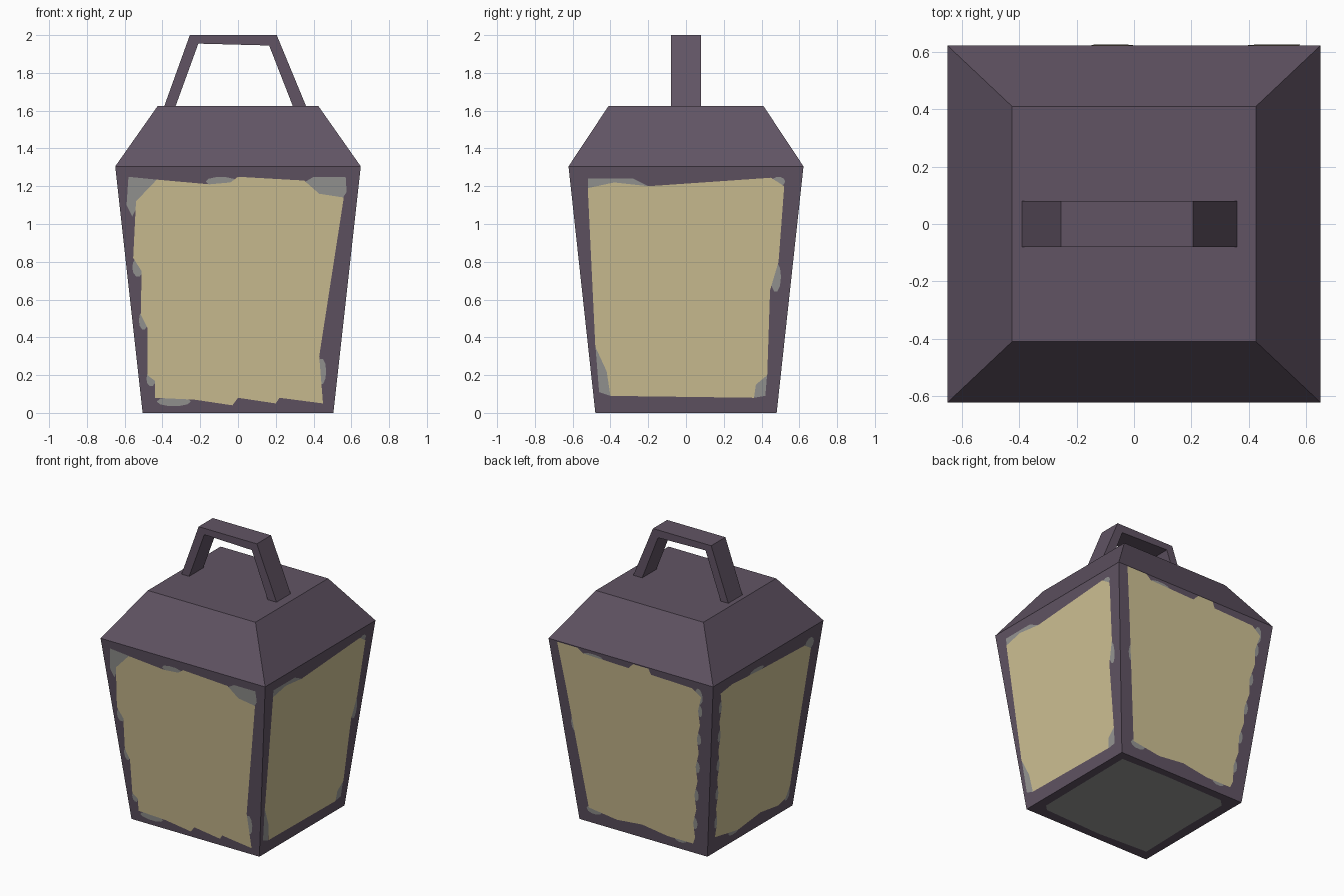
import bpy, bmesh, math
from mathutils import Vector


def material(name, r, g, b):
    lin = [((c / 255 + 0.055) / 1.055) ** 2.4 for c in (r, g, b)]
    m = bpy.data.materials.new(name)
    m.diffuse_color = (*lin, 1)
    return m


PURPLE = material("purple_frame", 97, 84, 100)
CREAM = material("cream_glass", 208, 194, 149)
GREY = material("worn_grey", 151, 151, 149)

H = 1.305                      # body height
BOT, TOP = (0.505, 0.48), (0.65, 0.622)


def make(name, verts, faces, mat):
    me = bpy.data.meshes.new(name)
    me.from_pydata(verts, [], faces)
    me.materials.append(mat)
    ob = bpy.data.objects.new(name, me)
    bpy.context.collection.objects.link(ob)
    return ob


def loft(name, lo, hi, z0, z1, cap):
    """Four sloped walls, closed at the bottom (cap 0) or top (cap 1)."""
    ring = [(-1, -1), (1, -1), (1, 1), (-1, 1)]
    v = [(s * lo[0], t * lo[1], z0) for s, t in ring]
    v += [(s * hi[0], t * hi[1], z1) for s, t in ring]
    f = [(i, (i + 1) % 4, (i + 1) % 4 + 4, i + 4) for i in range(4)]
    f.append((4, 5, 6, 7) if cap else (3, 2, 1, 0))
    make(name, v, f, PURPLE)


def on_side(side, u, z, off):
    """Point at horizontal position u and height z on a sloped wall."""
    t = z / H
    if side in ("front", "back"):
        d = BOT[1] + (TOP[1] - BOT[1]) * t + off
        return (u, -d if side == "front" else d, z)
    d = BOT[0] + (TOP[0] - BOT[0]) * t + off
    return (d if side == "right" else -d, u, z)


OUT = {"front": (0, -1, 0), "back": (0, 1, 0), "right": (1, 0, 0), "left": (-1, 0, 0)}


def plates(name, side, outlines, off, mat):
    """Thin painted shapes lying on one wall, facing outward."""
    bm = bmesh.new()
    for pts in outlines:
        f = bm.faces.new([bm.verts.new(on_side(side, u, z, off)) for u, z in pts])
        f.normal_update()
        if f.normal.dot(Vector(OUT[side])) < 0:
            f.normal_flip()
    ob = make(name, [], [], mat)
    bm.to_mesh(ob.data)
    bm.free()


def oval(u, z, a, b):
    return [(u + a * math.cos(k * math.pi / 5), z + b * math.sin(k * math.pi / 5))
            for k in range(10)]


# Body and roof
loft("lantern_body", BOT, TOP, 0, H, 0)
loft("roof", TOP, (0.425, 0.41), H, 1.625, 1)

# Handle: three-bar arch extruded across y
outer = [(-0.39, 1.625), (-0.255, 2.0), (0.205, 2.0), (0.36, 1.625)]
inner = [(-0.33, 1.625), (-0.21, 1.955), (0.165, 1.945), (0.29, 1.625)]
hv = [(x, y, z) for y in (-0.08, 0.08) for p in (outer, inner) for x, z in p]
hf = []
for i in range(3):
    hf += [(i, i + 1, i + 5, i + 4), (i + 8, i + 12, i + 13, i + 9),
           (i, i + 8, i + 9, i + 1), (i + 4, i + 5, i + 13, i + 12)]
handle = make("handle", hv, hf, PURPLE)
bm = bmesh.new()
bm.from_mesh(handle.data)
bmesh.ops.recalc_face_normals(bm, faces=bm.faces)
bm.to_mesh(handle.data)
bm.free()

# Front pane and its worn edges
plates("front_pane", "front", [[
    (-0.44, 0.08), (-0.23, 0.07), (-0.03, 0.04), (0, 0.08), (0.2, 0.05), (0.22, 0.08),
    (0.45, 0.05), (0.43, 0.3), (0.56, 1.14), (0.43, 1.16), (0.35, 1.23), (0, 1.25),
    (-0.04, 1.22), (-0.15, 1.21), (-0.43, 1.235), (-0.54, 1.12), (-0.555, 0.82),
    (-0.51, 0.75), (-0.515, 0.52), (-0.48, 0.45), (-0.48, 0.2), (-0.44, 0.17)]], 0.004, CREAM)
plates("front_wear", "front", [
    [(-0.58, 1.25), (-0.43, 1.235), (-0.50, 1.16), (-0.53, 1.1), (-0.56, 1.04), (-0.59, 1.1)],
    [(0.35, 1.22), (0.4, 1.25), (0.57, 1.25), (0.575, 1.17), (0.55, 1.13), (0.43, 1.15)],
    oval(-0.09, 1.225, 0.08, 0.025), oval(-0.53, 0.77, 0.03, 0.05),
    oval(-0.50, 0.49, 0.025, 0.05), oval(-0.46, 0.18, 0.025, 0.04),
    oval(-0.34, 0.06, 0.09, 0.025), oval(0.442, 0.22, 0.025, 0.07)], 0.002, GREY)

# Right pane
plates("right_pane", "right", [[
    (-0.52, 1.19), (-0.38, 1.22), (-0.2, 1.2), (0.45, 1.245), (0.52, 1.2), (0.49, 0.8),
    (0.445, 0.65), (0.43, 0.2), (0.37, 0.15), (0.36, 0.08), (-0.40, 0.09),
    (-0.42, 0.22), (-0.48, 0.35)]], 0.004, CREAM)
plates("right_wear", "right", [
    [(-0.52, 1.18), (-0.52, 1.24), (-0.28, 1.24), (-0.2, 1.2)],
    [(-0.48, 0.36), (-0.41, 0.22), (-0.40, 0.09), (-0.46, 0.11)],
    [(0.43, 0.21), (0.37, 0.16), (0.36, 0.08), (0.42, 0.09)],
    oval(0.475, 0.72, 0.028, 0.08), oval(0.49, 1.225, 0.035, 0.025)], 0.002, GREY)

# Back pane, with a ragged edge on the -x side
ragged = [(-0.55 + 0.13 * k / 10 + 0.02 * (k % 2), 1.2 - 0.108 * k) for k in range(11)]
plates("back_pane", "back", [[
    (0.42, 0.11), (0.2, 0.08), (0, 0.1), (-0.2, 0.07), (-0.4, 0.07)] + ragged[::-1] + [
    (-0.48, 1.25), (-0.16, 1.26), (-0.14, 1.3), (-0.02, 1.3), (0.02, 1.26), (0.38, 1.27),
    (0.42, 1.3), (0.58, 1.3), (0.53, 0.95)]], 0.004, CREAM)
plates("back_wear", "back",
       [oval(u - 0.01, z, 0.022, 0.045) for u, z in ragged[1::2]] + [
    oval(-0.53, 1.2, 0.03, 0.06), oval(0.3, 1.265, 0.08, 0.02),
    oval(0.49, 0.72, 0.025, 0.06), oval(0.38, 0.1, 0.06, 0.03),
    oval(-0.3, 0.075, 0.05, 0.025)], 0.002, GREY)

# Left pane, ragged along the back edge
ragged = [(0.53 - 0.11 * k / 10 - 0.02 * (k % 2), 1.22 - 0.11 * k) for k in range(11)]
plates("left_pane", "left", [ragged + [
    (0.15, 0.07), (-0.1, 0.1), (-0.3, 0.07), (-0.38, 0.09), (-0.42, 0.17), (-0.45, 0.6),
    (-0.50, 1.15), (-0.42, 1.2), (0.1, 1.22), (0.4, 1.24)]], 0.004, CREAM)
plates("left_wear", "left",
       [oval(u + 0.01, z, 0.02, 0.045) for u, z in ragged[1::2]] + [
    oval(-0.48, 1.19, 0.05, 0.045), oval(0.12, 1.23, 0.08, 0.02),
    oval(-0.395, 0.12, 0.03, 0.05), oval(0.2, 0.08, 0.06, 0.025)], 0.002, GREY)

# Grey panel under the base
base = [(0.45, 0.42), (0.44, -0.36), (0.40, -0.40), (-0.05, -0.42), (-0.44, -0.40),
        (-0.43, 0.0), (-0.43, 0.37), (-0.38, 0.42), (0.1, 0.43)]
make("base_panel", [(x, y, -0.002) for x, y in base], [tuple(range(len(base)))], GREY)
